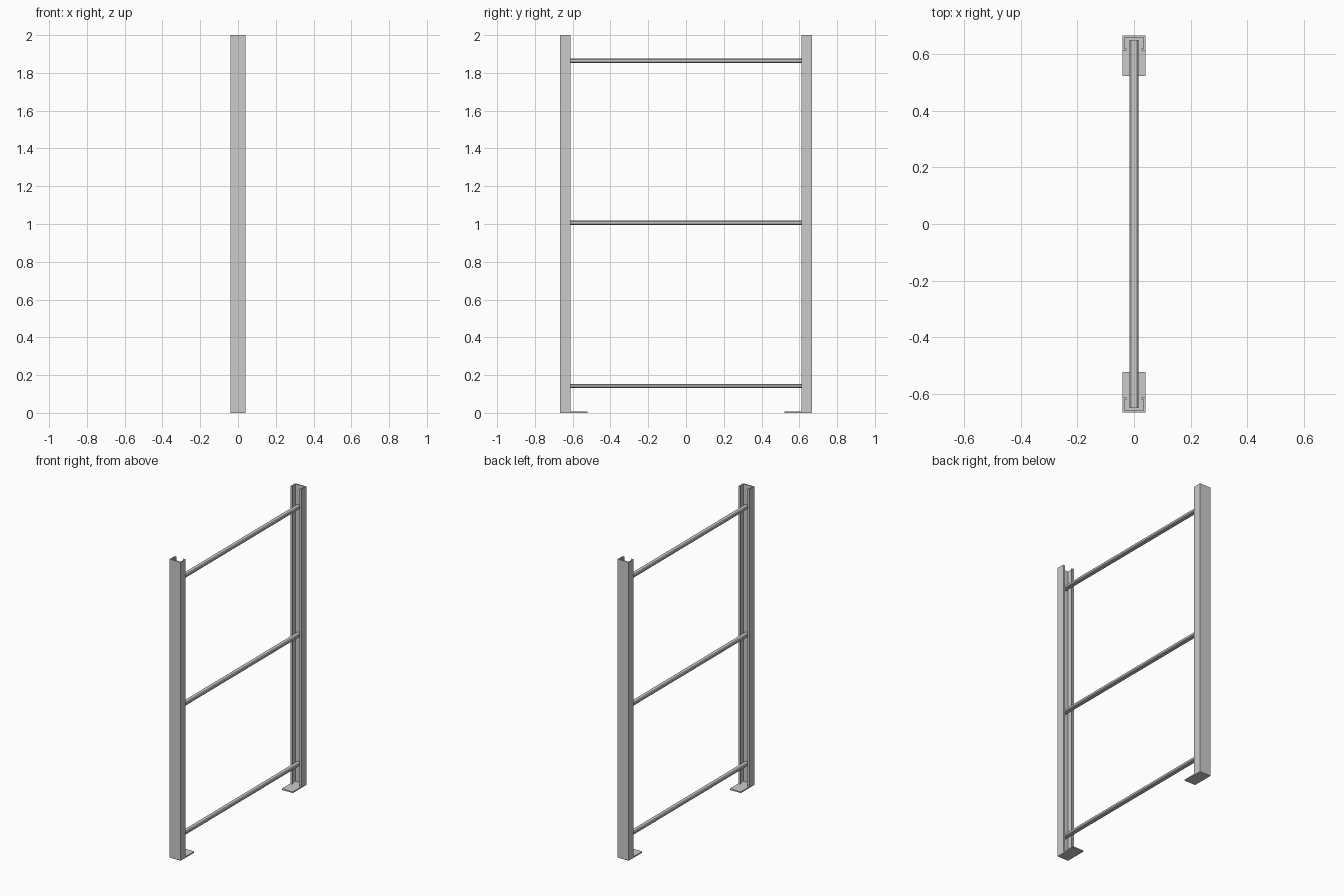
import bpy, bmesh, math

if "Cube" in bpy.data.objects:
    bpy.data.objects.remove(bpy.data.objects["Cube"])

Y_OUT, Y_IN = 0.666, 0.612


def prism(name, profile, to3d, a, b):
    """Extrude a closed 2D profile between positions a and b."""
    bm = bmesh.new()
    ends = [[bm.verts.new(to3d(u, v, t)) for u, v in profile] for t in (a, b)]
    bm.faces.new(ends[0])
    bm.faces.new(ends[1])
    n = len(profile)
    for i in range(n):
        j = (i + 1) % n
        bm.faces.new((ends[0][i], ends[0][j], ends[1][j], ends[1][i]))
    bmesh.ops.recalc_face_normals(bm, faces=bm.faces)
    me = bpy.data.meshes.new(name)
    bm.to_mesh(me)
    bm.free()
    ob = bpy.data.objects.new(name, me)
    bpy.context.collection.objects.link(ob)
    return ob


# Lipped channel section, open toward the middle of the frame
half = [(0.041, Y_OUT), (0.041, Y_IN), (0.026, Y_IN), (0.026, Y_IN + 0.008),
        (0.034, Y_IN + 0.008), (0.034, Y_OUT - 0.008)]
channel = half + [(-x, y) for x, y in reversed(half)]

# Uprights and foot plates at both ends
for side, s in (("front", -1), ("back", 1)):
    prism(side + "_upright", channel, lambda u, v, t: (u, s * v, t), 0.0, 2.0)
    plate = [(-0.041, 0.522), (0.041, 0.522), (0.041, Y_OUT), (-0.041, Y_OUT)]
    prism(side + "_foot_plate", plate, lambda u, v, t: (u, s * v, t), 0.0, 0.008)

# Horizontal cross bars, chamfered at the long edges
w, h, c = 0.016, 0.011, 0.005
bar = [(w, h - c), (w - c, h), (c - w, h), (-w, h - c),
       (-w, c - h), (c - w, -h), (w - c, -h), (w, c - h)]
for name, z in (("lower", 0.142), ("middle", 1.007), ("upper", 1.864)):
    prism(name + "_cross_bar", bar, lambda u, v, t: (u, t, z + v), -0.649, 0.649)
